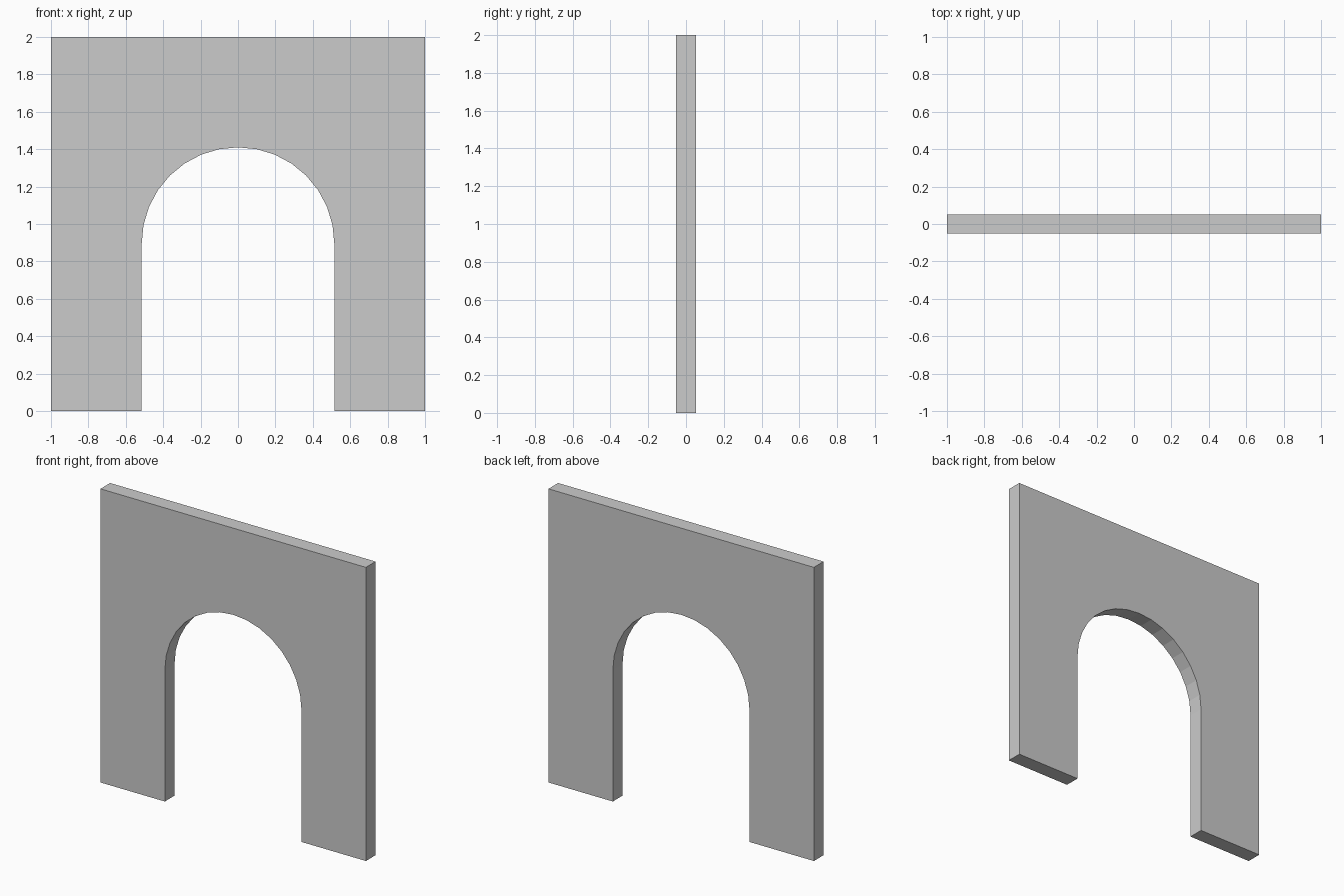
import bpy, bmesh, math

if "Cube" in bpy.data.objects:
    bpy.data.objects.remove(bpy.data.objects["Cube"])

HALF_W, HEIGHT, HALF_T = 1.0, 2.0, 0.052
RADIUS, SPRING_Z, STEPS = 0.515, 0.895, 16

# Arch profile: semicircle from right to left, then legs and outer frame
arch = [(RADIUS * math.cos(math.pi * i / STEPS),
         SPRING_Z + RADIUS * math.sin(math.pi * i / STEPS))
        for i in range(STEPS + 1)]
profile = arch + [(-RADIUS, 0), (-HALF_W, 0), (-HALF_W, HEIGHT),
                  (HALF_W, HEIGHT), (HALF_W, 0), (RADIUS, 0)]

# Extrude the profile through the wall thickness
bm = bmesh.new()
face = bm.faces.new([bm.verts.new((x, -HALF_T, z)) for x, z in profile])
ext = bmesh.ops.extrude_face_region(bm, geom=[face], use_keep_orig=True)
bmesh.ops.translate(bm, vec=(0, 2 * HALF_T, 0),
                    verts=[v for v in ext["geom"] if isinstance(v, bmesh.types.BMVert)])
bmesh.ops.recalc_face_normals(bm, faces=bm.faces)

# Wall with arched doorway
mesh = bpy.data.meshes.new("arched_wall")
bm.to_mesh(mesh)
bm.free()
wall = bpy.data.objects.new("arched_wall", mesh)
bpy.context.collection.objects.link(wall)
